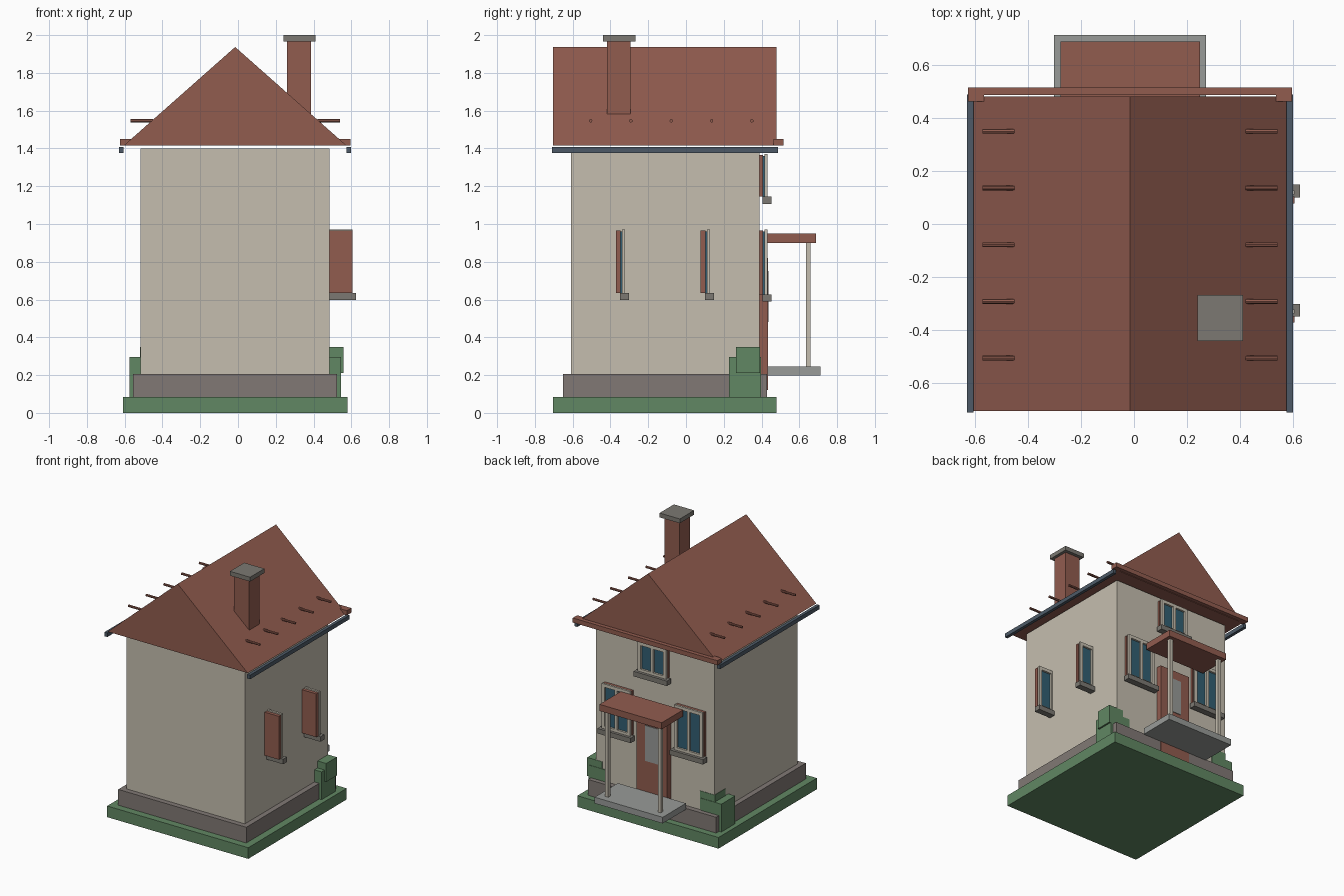
import bpy, bmesh, math

if "Cube" in bpy.data.objects:
    bpy.data.objects.remove(bpy.data.objects["Cube"])


def material(name, rgb):
    def lin(c):
        c /= 255
        return c / 12.92 if c <= 0.04045 else ((c + 0.055) / 1.055) ** 2.4
    m = bpy.data.materials.new(name)
    m.diffuse_color = (*[lin(c) for c in rgb], 1)
    m.use_nodes = True
    m.node_tree.nodes["Principled BSDF"].inputs["Base Color"].default_value = m.diffuse_color
    return m


CREAM = material("cream_plaster", (197, 190, 175))
RED = material("red_brown", (145, 92, 79))
GREEN = material("garden_green", (97, 135, 99))
PLINTH = material("plinth_grey", (129, 121, 117))
STONE = material("warm_stone", (124, 121, 114))
CONCRETE = material("light_concrete", (152, 155, 152))
SLATE = material("gutter_slate", (77, 90, 103))
GLASS = material("blue_glass", (50, 95, 115))

CX = -0.015  # centre line of the house


def mesh_object(name, bm, mat):
    bmesh.ops.recalc_face_normals(bm, faces=bm.faces)
    me = bpy.data.meshes.new(name)
    bm.to_mesh(me)
    bm.free()
    me.materials.append(mat)
    ob = bpy.data.objects.new(name, me)
    bpy.context.collection.objects.link(ob)
    return ob


def box(name, x, y, z, mat):
    """Box from (min, max) ranges."""
    bm = bmesh.new()
    bmesh.ops.create_cube(bm, size=1)
    for v in bm.verts:
        for i, (lo, hi) in enumerate((x, y, z)):
            v.co[i] = (lo + hi) / 2 + v.co[i] * (hi - lo)
    return mesh_object(name, bm, mat)


def extrude_y(name, profile, y0, y1, mat):
    """Extrude an (x, z) profile along y."""
    bm = bmesh.new()
    face = bm.faces.new([bm.verts.new((x, y0, z)) for x, z in profile])
    top = bmesh.ops.extrude_face_region(bm, geom=[face])["geom"]
    bmesh.ops.translate(bm, vec=(0, y1 - y0, 0),
                        verts=[v for v in top if isinstance(v, bmesh.types.BMVert)])
    return mesh_object(name, bm, mat)


def window(name, x, y, z0, z1):
    """Window facing +y: backing board, glass, frame with mullion, sill."""
    w = 0.12
    box(name + "_backing", (x - w, x + w), (y - 0.025, y), (z0, z1 - 0.005), RED)
    box(name + "_glass", (x - w + 0.01, x + w - 0.01), (y, y + 0.009), (z0, z1 - 0.01), GLASS)
    bars = [((x - w, x - w + 0.025), (z0, z1)), ((x + w - 0.025, x + w), (z0, z1)),
            ((x - 0.011, x + 0.011), (z0, z1)),
            ((x - w, x + w), (z1 - 0.025, z1)), ((x - w, x + w), (z0, z0 + 0.02))]
    for i, (bx, bz) in enumerate(bars):
        box(f"{name}_frame_{i}", bx, (y + 0.008, y + 0.024), bz, CREAM)
    box(name + "_sill", (x - 0.14, x + 0.14), (y - 0.003, y + 0.045), (z0 - 0.038, z0), STONE)


# Lawn, plinth and walls
box("lawn", (-0.61, 0.58), (-0.705, 0.48), (0, 0.085), GREEN)
box("plinth", (-0.555, 0.525), (-0.65, 0.43), (0.085, 0.205), PLINTH)
box("walls", (-0.515, 0.485), (-0.61, 0.39), (0.205, 1.40), CREAM)

# Gable roof
extrude_y("roof", [(-0.605, 1.415), (0.575, 1.415), (CX, 1.937)], -0.705, 0.48, RED)

# Rear fascia with short returns at both ends
box("fascia", (CX - 0.61, CX + 0.61), (0.485, 0.515), (1.415, 1.45), RED)

for s, side in ((-1, "left"), (1, "right")):
    def span(a, b):
        return tuple(sorted((CX + s * a, CX + s * b)))
    box(f"fascia_return_{side}", span(0.55, 0.61), (0.462, 0.515), (1.415, 1.45), RED)
    box(f"gutter_{side}", span(0.59, 0.614), (-0.71, 0.488), (1.376, 1.407), SLATE)
    # Snow guards poking out of the roof slope
    for i in range(5):
        bpy.ops.mesh.primitive_cylinder_add(
            vertices=8, radius=0.009, depth=0.12, rotation=(0, math.pi / 2, 0),
            location=(CX + s * 0.495, -0.505 + i * 0.2135, 1.546))
        bpy.context.object.name = f"snow_guard_{side}_{i}"
        bpy.context.object.data.materials.append(RED)
    # Porch posts
    px = CX + s * 0.222
    box(f"porch_post_{side}", (px - 0.013, px + 0.013), (0.634, 0.66), (0.24, 0.905), CREAM)
    # Clipped bushes at the rear corners
    bx = CX + s * 0.475
    box(f"bush_{side}", (bx - 0.085, bx + 0.085), (0.228, 0.396), (0.085, 0.297), GREEN)
    box(f"bush_top_{side}", (bx - 0.028, bx + 0.098), (0.266, 0.393), (0.21, 0.35), GREEN)
    # Rear ground floor windows
    window(f"rear_window_{side}", CX + s * 0.305, 0.408, 0.628, 0.97)

# Chimney
box("chimney", (0.26, 0.387), (-0.418, -0.293), (1.5, 1.97), RED)
box("chimney_cap", (0.24, 0.41), (-0.44, -0.268), (1.967, 2.0), STONE)

# Porch and door
box("porch_step", (-0.302, 0.272), (0.432, 0.712), (0.198, 0.245), CONCRETE)
box("porch_roof", (-0.277, 0.248), (0.432, 0.688), (0.90, 0.95), RED)
box("door", (CX - 0.13, CX + 0.13), (0.37, 0.433), (0.12, 0.82), RED)
box("door_pane", (CX - 0.055, CX + 0.055), (0.43, 0.438), (0.48, 0.75), CONCRETE)

# Upper rear window and the two windows set across the right wall
window("upper_window", CX, 0.408, 1.145, 1.37)
window("side_window_front", 0.485, -0.346, 0.635, 0.97)
window("side_window_rear", 0.485, 0.103, 0.635, 0.97)
